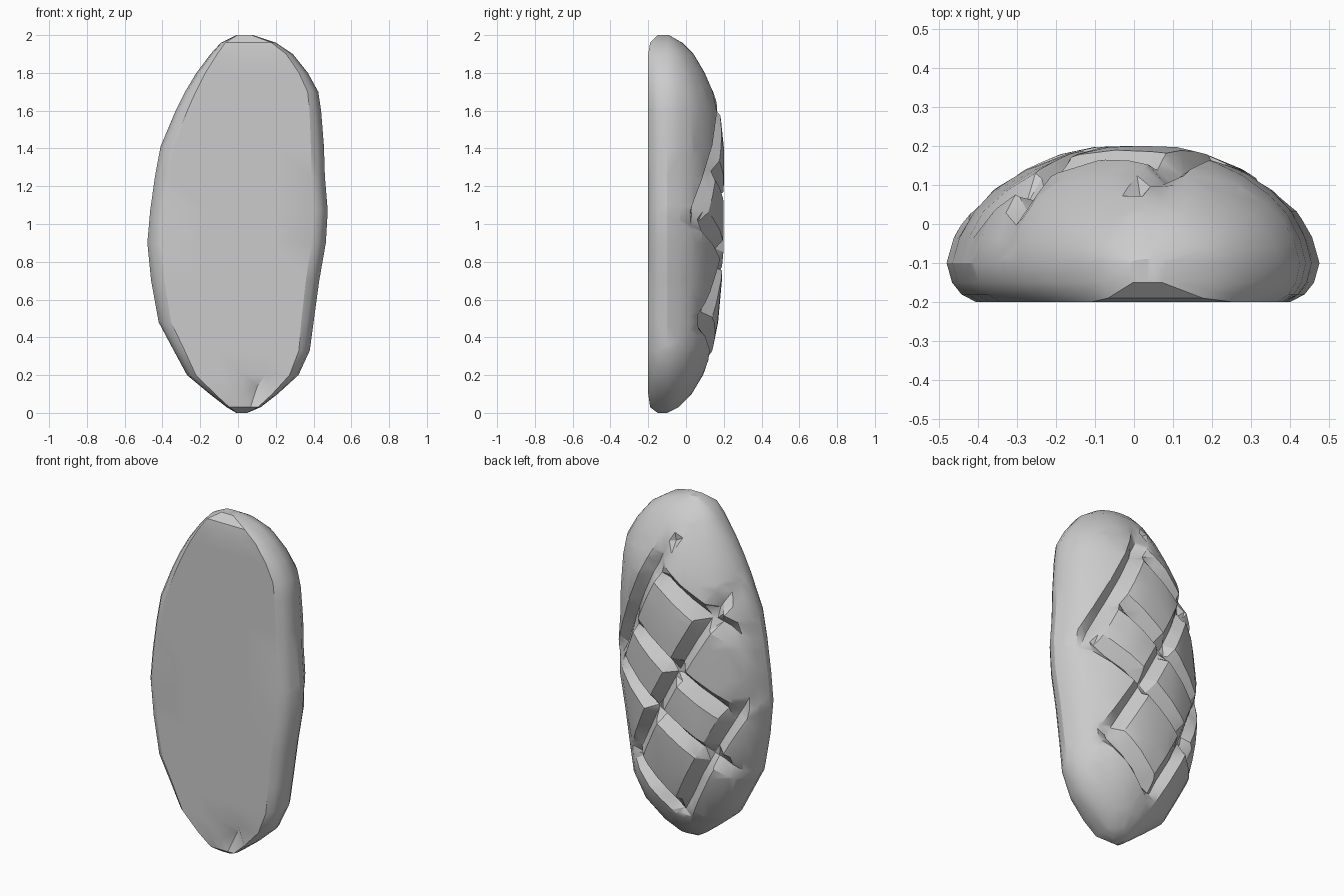
import bpy, bmesh
from mathutils import Vector

cube = bpy.data.objects.get("Cube")
if cube:
    bpy.data.objects.remove(cube, do_unlink=True)

# Crust material
crust = bpy.data.materials.new("plain_grey")
crust.use_nodes = True
grey = (0.6, 0.6, 0.6, 1)
crust.diffuse_color = grey
crust.node_tree.nodes["Principled BSDF"].inputs["Base Color"].default_value = grey

# Loaf stations: height, right edge x, left edge x, back y, front y
stations = [
    (0, -.01, .05, -.1, -.15), (.03, -.06, .12, -.04, -.19), (.1, -.15, .21, .03, -.2),
    (.2, -.27, .32, .09, -.2), (.33, -.34, .38, .14, -.2), (.48, -.42, .4, .17, -.2),
    (.7, -.46, .43, .19, -.2), (.9, -.48, .465, .2, -.2), (1.07, -.465, .475, .2, -.2),
    (1.25, -.44, .46, .2, -.2), (1.41, -.41, .455, .2, -.2), (1.6, -.33, .44, .18, -.2),
    (1.7, -.28, .425, .145, -.2), (1.8, -.22, .37, .1, -.2), (1.9, -.145, .29, .04, -.2),
    (1.96, -.09, .2, -.02, -.19), (2, -.01, .08, -.09, -.15),
]
# Half cross-section: across the width, then towards back (+) or front (-)
half = [(0, 1), (.2, .99), (.38, .93), (.58, .8), (.76, .62), (.88, .44), (.96, .22),
        (1, 0), (.97, -.5), (.92, -.8), (.84, -1), (.4, -1), (0, -1)]
section = half + [(-u, v) for u, v in half[-2:0:-1]]
WIDEST_Y = -.1

bm = bmesh.new()
rings = []
for z, right, left, back, front in stations:
    middle, radius = (left + right) / 2, (left - right) / 2
    ring = []
    for u, v in section:
        reach = back - WIDEST_Y if v > 0 else WIDEST_Y - front
        ring.append(bm.verts.new((middle + u * radius, WIDEST_Y + v * reach, z)))
    rings.append(ring)
count = len(section)
for low, high in zip(rings, rings[1:]):
    for i in range(count):
        j = (i + 1) % count
        bm.faces.new((low[i], low[j], high[j], high[i]))
bm.faces.new(rings[0])
bm.faces.new(rings[-1])
bmesh.ops.recalc_face_normals(bm, faces=bm.faces)

# Score lines across the domed back, as (x, z) end points
scores = [((.08, 1.64), (-.38, 1.32)), ((-.32, 1.59), (.27, .46)),
          ((.24, 1.3), (-.38, .86)), ((.38, 1.04), (-.37, .53)),
          ((-.43, .99), (-.04, .22)), ((.06, 1.76), (.4, 1.0)),
          ((.28, .52), (-.06, .22))]
scores = [(Vector(a), Vector(b)) for a, b in scores]
WIDTH, DEPTH = .055, .065


def along_and_off(point, a, b):
    """Position along a score and distance to it."""
    axis = b - a
    t = min(max((point - a).dot(axis) / axis.length_squared, 0), 1)
    return t, (point - a - axis * t).length


# Cut the edges and the bottom of every score into the crust
for a, b in scores:
    axis = (b - a).normalized()
    normal = Vector((-axis.y, 0, axis.x))
    across = Vector((-axis.y, axis.x))
    for shift in (-WIDTH, 0, WIDTH):
        faces = []
        for f in bm.faces:
            c = f.calc_center_median()
            if c.y > WIDEST_Y and along_and_off(c.xz, a, b)[1] < .2:
                faces.append(f)
        edges = {e for f in faces for e in f.edges}
        verts = {v for f in faces for v in f.verts}
        spot = a + across * shift
        bmesh.ops.bisect_plane(bm, geom=list(verts) + list(edges) + faces, dist=.002,
                               plane_co=(spot.x, 0, spot.y), plane_no=normal)

# Press the scores inwards, fading at their ends
for v in bm.verts:
    if v.co.y < -.04:
        continue
    push = 0
    for a, b in scores:
        t, off = along_and_off(v.co.xz, a, b)
        fade = min(1, .25 + 6 * min(t, 1 - t))
        push = max(push, DEPTH * fade * (1 - off / WIDTH))
    v.co.y -= push

# Small dents near the lower front and upper back
for spot, shift in (((.13, -.2, .1), (0, .05, .04)), ((.02, .1, 1.78), (0, -.03, 0))):
    near = min(bm.verts, key=lambda v: (v.co - Vector(spot)).length)
    near.co += Vector(shift)

bmesh.ops.remove_doubles(bm, verts=bm.verts, dist=.004)
bmesh.ops.triangulate(bm, faces=[f for f in bm.faces if len(f.verts) > 4])
bmesh.ops.recalc_face_normals(bm, faces=bm.faces)

mesh = bpy.data.meshes.new("scored_loaf")
bm.to_mesh(mesh)
bm.free()
mesh.materials.append(crust)
loaf = bpy.data.objects.new("scored_loaf", mesh)
bpy.context.collection.objects.link(loaf)
bpy.context.view_layer.objects.active = loaf
loaf.select_set(True)
bpy.ops.object.shade_smooth_by_angle(angle=.5)
